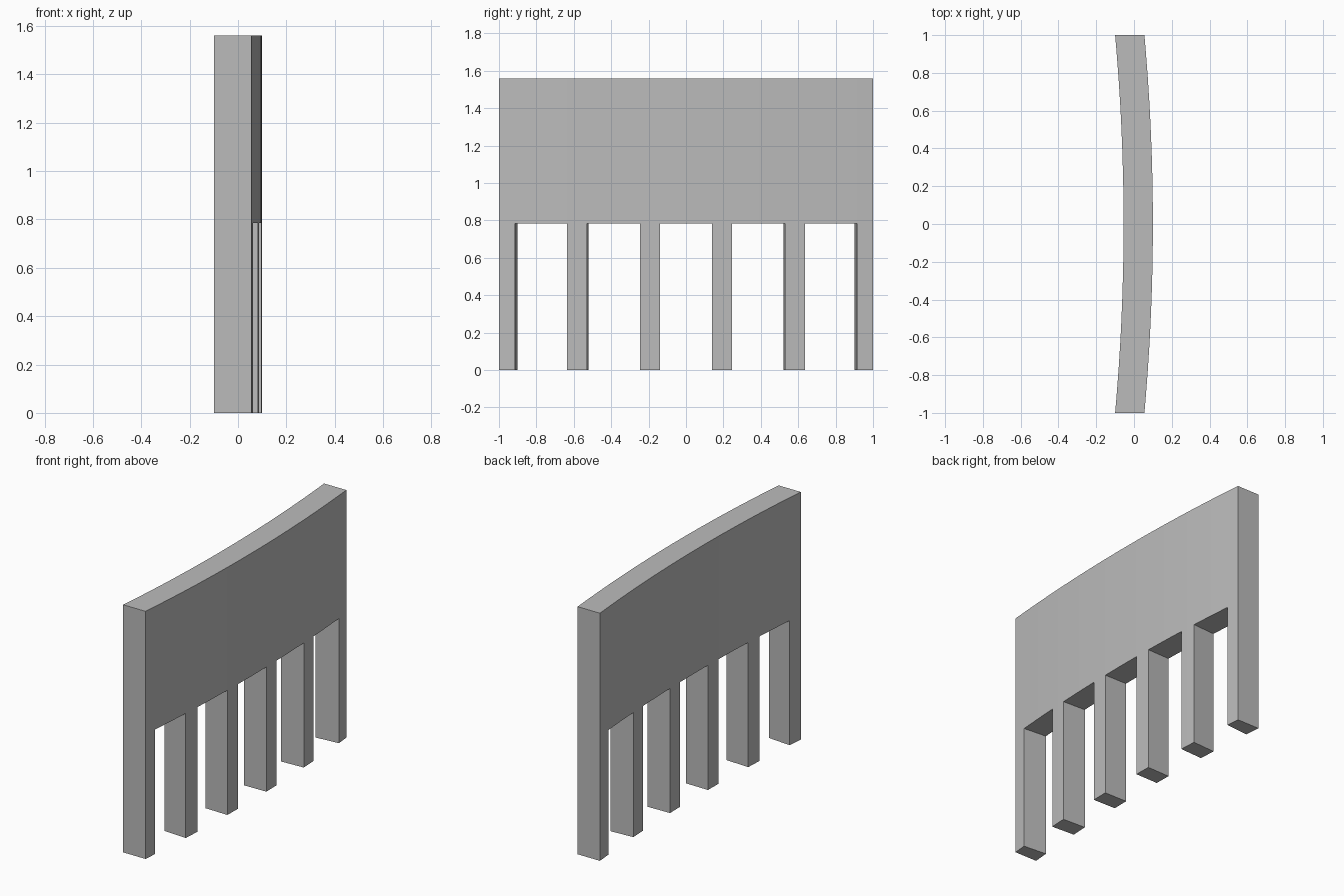
import bpy
import bmesh

cube = bpy.data.objects.get("Cube")
if cube:
    bpy.data.objects.remove(cube, do_unlink=True)

HEIGHT, LEG_TOP = 1.56, 0.785
THICK, SAG = 0.155, 0.045
RADIUS = (1 + SAG ** 2) / (2 * SAG)
HALF_LEGS = [(0.14, 0.245), (0.53, 0.637), (0.914, 1.0)]


def outer_x(y):
    """Outer face of the shallow arc."""
    return 0.1 - RADIUS + (RADIUS ** 2 - y ** 2) ** 0.5


# Stations along the wall: leg edges plus midpoints of the gaps
edges = sorted(s * y for leg in HALF_LEGS for y in leg for s in (-1, 1))
stations = []
for a, b in zip(edges, edges[1:]):
    stations += [a, (a + b) / 2]
stations.append(edges[-1])

# Curved plan strip at the leg tops, with radial cuts and square ends
bm = bmesh.new()
pairs = []
for y in stations:
    inner_y = y if abs(y) > 0.99 else y * (1 - THICK / RADIUS)
    pairs.append((bm.verts.new((outer_x(y), y, LEG_TOP)),
                  bm.verts.new((outer_x(inner_y) - THICK, inner_y, LEG_TOP))))
plan = [bm.faces.new((p[0], p[1], q[1], q[0])) for p, q in zip(pairs, pairs[1:])]


def is_leg(face):
    y = abs(face.calc_center_median().y)
    return any(a < y < b for a, b in HALF_LEGS)


def extrude(faces, dz, keep):
    result = bmesh.ops.extrude_face_region(bm, geom=faces, use_keep_orig=keep)
    verts = [g for g in result["geom"] if isinstance(g, bmesh.types.BMVert)]
    bmesh.ops.translate(bm, verts=verts, vec=(0, 0, dz))


# Wall upward, legs downward
extrude(plan, HEIGHT - LEG_TOP, True)
legs = [f for f in bm.faces
        if all(abs(v.co.z - LEG_TOP) < 1e-4 for v in f.verts) and is_leg(f)]
extrude(legs, -LEG_TOP, False)
bmesh.ops.recalc_face_normals(bm, faces=bm.faces)

mesh = bpy.data.meshes.new("curved_wall_with_legs")
bm.to_mesh(mesh)
bm.free()
wall = bpy.data.objects.new("curved_wall_with_legs", mesh)
bpy.context.collection.objects.link(wall)

# Plain grey
grey = bpy.data.materials.new("plain_grey")
grey.use_nodes = True
grey.diffuse_color = (0.5, 0.5, 0.5, 1)
grey.node_tree.nodes["Principled BSDF"].inputs["Base Color"].default_value = (0.5, 0.5, 0.5, 1)
mesh.materials.append(grey)
